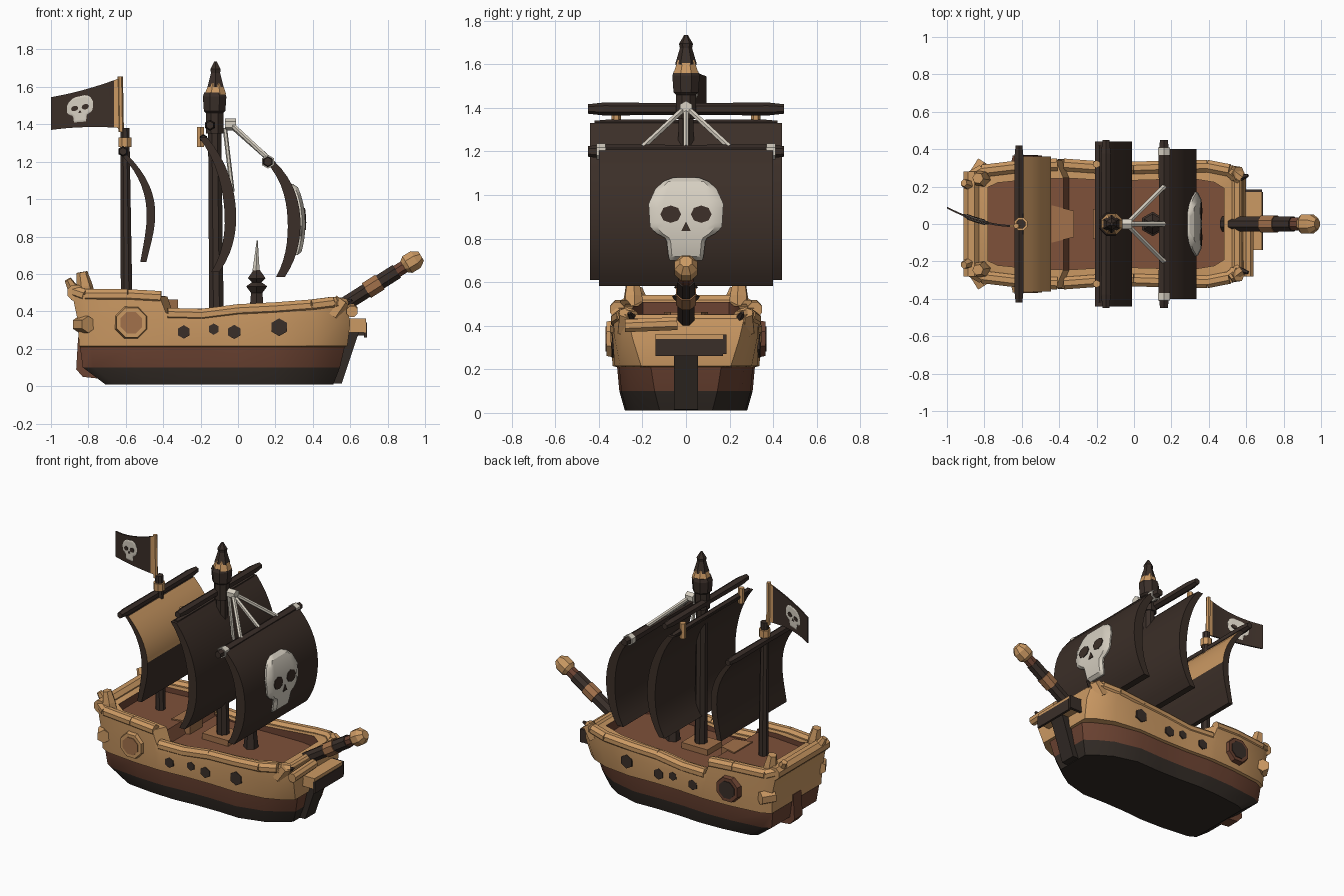
import bpy, bmesh, math
from mathutils import Vector

if "Cube" in bpy.data.objects:
    bpy.data.objects.remove(bpy.data.objects["Cube"])

def material(name, rgb):
    m = bpy.data.materials.new(name)
    m.diffuse_color = (*rgb, 1)
    m.use_nodes = True
    m.node_tree.nodes["Principled BSDF"].inputs["Base Color"].default_value = m.diffuse_color
    return m

TAN = material("tan wood", (0.60, 0.32, 0.125))
BROWN = material("hull brown", (0.15, 0.056, 0.032))
DECK = material("deck brown", (0.21, 0.082, 0.042))
DARK = material("dark wood", (0.042, 0.028, 0.022))
SAIL = material("black sail cloth", (0.044, 0.028, 0.021))
KEEL = material("keel black", (0.032, 0.024, 0.019))
BONE = material("bone white", (0.68, 0.63, 0.54))
ORANGE = material("hatch wood", (0.36, 0.165, 0.07))

def build(name, verts, faces, mats, rule=None, smooth=True):
    """Mesh object; rule(face index, centre, normal) picks the material slot."""
    me = bpy.data.meshes.new(name)
    me.from_pydata([tuple(v) for v in verts], [], faces)
    bm = bmesh.new()
    bm.from_mesh(me)
    bmesh.ops.recalc_face_normals(bm, faces=bm.faces)
    bm.to_mesh(me)
    bm.free()
    for m in mats:
        me.materials.append(m)
    if rule:
        for p in me.polygons:
            p.material_index = rule(p.index, p.center, p.normal)
    ob = bpy.data.objects.new(name, me)
    bpy.context.collection.objects.link(ob)
    if smooth:
        bpy.ops.object.select_all(action='DESELECT')
        ob.select_set(True)
        bpy.context.view_layer.objects.active = ob
        bpy.ops.object.shade_smooth_by_angle(angle=math.radians(30))
    return ob

def lathe(name, a, b, rings, mat, n=8):
    """Turned part along a->b; rings are (fraction, radius)."""
    a, b = Vector(a), Vector(b)
    q = (b - a).to_track_quat('Z', 'Y')
    vs = [a.lerp(b, t) + q @ Vector((r * math.cos((k + .5) * math.tau / n), r * math.sin((k + .5) * math.tau / n), 0))
          for t, r in rings for k in range(n)]
    fs = [(i * n + k, i * n + (k + 1) % n, (i + 1) * n + (k + 1) % n, (i + 1) * n + k)
          for i in range(len(rings) - 1) for k in range(n)]
    fs += [tuple(range(n)), tuple(range((len(rings) - 1) * n, len(rings) * n))]
    return build(name, vs, fs, [mat], smooth=False)

def rod(name, a, b, r, mat, r2=None, n=8):
    return lathe(name, a, b, [(0, r), (1, r if r2 is None else r2)], mat, n)

def prism(name, outline, place, lo, hi, mat):
    """Flat outline given thickness through place(u, v, depth)."""
    n = len(outline)
    vs = [place(u, v, d) for d in (lo, hi) for u, v in outline]
    fs = [(k, (k + 1) % n, n + (k + 1) % n, n + k) for k in range(n)]
    return build(name, vs, fs + [tuple(range(n)), tuple(range(n, 2 * n))], [mat], smooth=False)

def box(name, c, s, mat):
    x, y, z = (v / 2 for v in s)
    return prism(name, [(-x, -z), (x, -z), (x, z), (-x, z)],
                 lambda u, v, d: (c[0] + u, c[1] + d, c[2] + v), -y, y, mat)

def slab(name, f, ni, nj, mats, rule=None):
    """Closed two-sided sheet from f(u, v, side)."""
    vs = [f(i / ni, j / nj, s) for s in (0, 1) for i in range(ni + 1) for j in range(nj + 1)]
    ix = lambda i, j, s: s * (ni + 1) * (nj + 1) + i * (nj + 1) + j
    fs = [(ix(i, j, s), ix(i + 1, j, s), ix(i + 1, j + 1, s), ix(i, j + 1, s))
          for s in (0, 1) for i in range(ni) for j in range(nj)]
    fs += [(ix(i, j, 0), ix(i + 1, j, 0), ix(i + 1, j, 1), ix(i, j, 1)) for i in range(ni) for j in (0, nj)]
    fs += [(ix(i, j, 0), ix(i, j + 1, 0), ix(i, j + 1, 1), ix(i, j, 1)) for i in (0, ni) for j in range(nj)]
    return build(name, vs, fs, mats, rule)

def lerp(pts, x):
    pts = sorted(pts)
    for (a, p), (b, q) in zip(pts, pts[1:]):
        if x <= b:
            return p + (q - p) * max(0, (x - a) / (b - a))
    return pts[-1][1]

# Hull: stacked outlines, stern to bow, then rim and sunken deck
XS = [-.89, -.83, -.6, -.42, -.385, -.2, 0, .2, .4, .52, .58]
WID = [.82, .92, 1, 1.02, 1.02, .98, .97, .99, 1, .93, .80]
TOP = [.51, .49, .49, .48, .39, .385, .41, .42, .435, .45, .44]
N = len(XS)
T = [(x - XS[0]) / (XS[-1] - XS[0]) for x in XS]
LEVELS = [  # x start, x end, half width, bow narrowing, heights
    (-.71, .51, .275, .45, [.01] * N), (-.83, .545, .300, .4, [.10] * N), (-.845, .57, .310, .35, [.21] * N),
    (-.85, .585, .33, .22, [.215] * N), (-.855, .60, .34, .1, [.34] * N), (-.89, .58, .335, 0, TOP),
    (-.78, .48, .24, 0, TOP), (-.78, .48, .24, 0, [.455] * 4 + [.375] * (N - 4))]
verts = []
for x0, x1, w, k, zs in LEVELS:
    side = [(x0 + (x1 - x0) * t, w * f * (1 - k * max(0, (t - .8) / .2)), z) for t, f, z in zip(T, WID, zs)]
    verts += [(x, -y, z) for x, y, z in side] + [(x, y, z) for x, y, z in reversed(side)]
M = 2 * N
faces = [(l * M + k, l * M + (k + 1) % M, (l + 1) * M + (k + 1) % M, (l + 1) * M + k)
         for l in range(len(LEVELS) - 1) for k in range(M)]
walls = len(faces)
for base in (0, (len(LEVELS) - 1) * M):
    faces += [(base + i, base + i + 1, base + M - 2 - i, base + M - 1 - i) for i in range(N - 1)]
SLOT = [0, 1, 2, 2, 2, 2, 1]
build("hull", verts, faces, [KEEL, BROWN, TAN, DECK],
      lambda i, c, n: SLOT[i // M] if i < walls else (0 if i < walls + N - 1 else 3))

# Rounded rails on both sides, beams across stern and bow
def side_y(x):
    return .335 * lerp(list(zip(XS, WID)), x)
for s in (-1, 1):
    for i in range(N - 1):
        if i != 3:
            p, q = [(XS[j] * .98, s * (.335 * WID[j] - .025), TOP[j] - .005) for j in (i, i + 1)]
            rod("side_rail", p, q, .036, TAN)
    lathe("stern_post", (-.80, s * .24, .42), (-.835, s * .245, .61), [(0, .05), (.6, .045), (1, .03)], TAN, 6)
    rod("stern_horn", (-.86, s * .2, .48), (-.91, s * .22, .57), .04, TAN, .02, 6)
    lathe("bow_post", (.5, s * .27, .38), (.56, s * .27, .46), [(0, .05), (1, .04)], TAN, 6)
    rod("bow_spike", (.54, s * .24, .42), (.61, s * .26, .46), .03, DARK, .008, 5)
    lathe("stern_knob", (-.85, s * .25, .33), (-.80, s * .33, .33), [(0, .045), (1, .045)], TAN, 6)
rod("stern_beam", (-.87, -.28, .5), (-.87, .28, .5), .045, TAN)
rod("bow_beam", (.55, -.25, .42), (.55, .25, .42), .035, TAN)
rod("bow_log", (.61, -.28, .40), (.61, -.04, .41), .032, TAN)

# Stem, rudder and figurehead shelf
flat_y = lambda u, v, d: (u, d, v)
prism("stem", [(.46, .012), (.555, .015), (.63, .24), (.665, .34), (.55, .36)], flat_y, -.055, .055, KEEL)
prism("rudder", [(-.74, .04), (-.83, .05), (-.865, .09), (-.855, .26), (-.8, .27)], flat_y, -.045, .045, BROWN)
box("bow_shelf", (.62, .015, .325), (.13, .31, .075), TAN)
box("shelf_front", (.682, .015, .30), (.016, .31, .08), DARK)
box("shelf_end", (.625, .175, .315), (.12, .02, .09), DARK)

# Portholes on both sides
for s in (-1, 1):
    for x, z, r in ((-.29, .29, .038), (-.13, .305, .032), (-.02, .29, .04), (.22, .315, .05)):
        y = side_y(x)
        rod("porthole", (x, s * (y - .03), z), (x, s * (y + .008), z), r * .95, DARK, n=6)
    rim = TAN if s < 0 else BROWN
    rod("cabin_window_frame", (-.57, s * .30, .34), (-.57, s * .365, .34), .10, rim, .085)
    rod("cabin_window", (-.57, s * .30, .34), (-.57, s * .37, .34), .062, ORANGE if s < 0 else DARK)

# Deck fittings
prism("deck_hatch", [(-.44, -.10), (-.32, -.07), (-.32, .07), (-.44, .10)], lambda u, v, d: (u, v, d), .36, .463, ORANGE)
box("mast_step", (-.12, 0, .39), (.2, .16, .05), ORANGE)
lathe("capstan", (.1, 0, .35), (.1, 0, .62),
      [(0, .05), (.55, .035), (.68, .065), (.76, .03), (.84, .055), (1, .02)], DARK, 6)
rod("capstan_spike", (.095, 0, .58), (.103, 0, .78), .024, BONE, .003, 5)

# Masts with crow's nest
rod("rear_mast", (-.595, 0, .4), (-.605, 0, 1.38), .034, DARK, .026)
rod("rear_mast_band", (-.605, 0, 1.28), (-.605, 0, 1.33), .038, TAN)
rod("main_mast", (-.115, 0, .36), (-.125, 0, 1.4), .042, DARK, .038)
lathe("crows_nest", (-.125, 0, 1.35), (-.125, 0, 1.57),
      [(0, .05), (.5, .05), (.55, .062), (.9, .068), (1, .06)], DARK)
lathe("nest_band", (-.12, 0, 1.56), (-.12, 0, 1.62), [(0, .062), (1, .04)], TAN)
lathe("mast_cap", (-.12, 0, 1.60), (-.12, 0, 1.735), [(0, .05), (.55, .028), (.7, .032), (1, .008)], DARK, 6)

# Yards, ropes and pegs
for name, x, z, w, r in (("rear_yard", -.615, 1.255, .42, .026), ("main_yard", -.15, 1.395, .45, .027),
                         ("main_sail_yard", -.185, 1.325, .42, .02), ("fore_yard", .16, 1.2, .45, .03)):
    lathe(name, (x, -w, z), (x, w, z), [(0, r * .8), (.08, r * 1.1), (.5, r), (.92, r * 1.1), (1, r * .8)], DARK, 6)
for s in (-1, 1):
    rod("yard_wrap", (.16, s * .37, 1.2), (.16, s * .41, 1.2), .037, BONE, n=6)
    rod("yard_peg", (-.20, s * .32, 1.28), (-.2, s * .32, 1.385), .021, TAN, n=6)
    rod("side_rope", (-.04, 0, 1.405), (.16, s * .2, 1.22), .014, BONE, n=6)
rod("middle_rope", (-.05, 0, 1.405), (.16, 0, 1.22), .014, BONE, n=6)
rod("hanging_rope", (-.07, 0, 1.38), (-.03, 0, 1.04), .012, BONE, n=6)
rod("rope_knot", (-.07, 0, 1.40), (-.01, 0, 1.40), .032, BONE, n=6)

# Billowing sails: front edge points (z, x), smooth curve through them
def curve(pts, z):
    return sum(x * math.prod((z - b) / (a - b) for b, _ in pts if b != a) for a, x in pts)
REAR = [(1.235, -.59), (1.10, -.487), (.957, -.444), (.807, -.455), (.663, -.49)]
MAIN = [(1.33, -.165), (1.18, -.07), (.995, -.016), (.754, -.03), (.61, -.10)]
FORE = [(1.21, .187), (1.064, .294), (.914, .332), (.727, .316), (.583, .25)]
for name, pts, w, th in (("rear_sail", REAR, .36, .046), ("main_sail", MAIN, .44, .062), ("fore_sail", FORE, .40, .068)):
    top, bot = pts[0][0], pts[-1][0]
    def sheet(u, v, s):
        z = bot + (top - bot) * v
        thick = th * (.7 + .3 * math.sin(math.pi * v))
        return (curve(pts, z) - (0 if s else thick), (2 * u - 1) * w, z)
    slab(name, sheet, 2, 14, [SAIL, TAN],
         (lambda i, c, n: int(n.x > .2 and c.z > .94)) if name == "rear_sail" else None)

# Skull emblem laid on a surface through place(u, v, offset)
def skull(name, place, k, d):
    rows = [(-.19, .075), (-.175, .08), (-.09, .09), (-.07, .13), (-.04, .165), (.07, .172), (.14, .14), (.175, .10), (.19, .06)]
    def f(u, v, s):
        z = -.19 + .38 * v
        off = -.004 if not s else d * (.35 if u in (0, 1) or v in (0, 1) else 1)
        return place((2 * u - 1) * lerp(rows, z) * k, z * k, off)
    slab(name, f, 10, 22, [BONE])
    marks = [[(e * .07 + .048 * math.cos(a * math.tau / 8), .022 + .04 * math.sin(a * math.tau / 8)) for a in range(8)]
             for e in (-1, 1)]
    marks += [[(-.022, -.055), (.022, -.055), (0, -.012)]]
    for m in marks:
        prism(name + "_mark", [(u * k, v * k) for u, v in m], place, d - .003, d + .005, SAIL)

skull("sail_skull", lambda u, v, o: (curve(FORE, .89 + v) + o, u, .89 + v), 1, .026)

# Flag at the rear mast
def flag_point(s, v, o):
    lo, hi = 1.38 - .01 * s + .04 * s * (1 - s), 1.65 - .105 * s - .04 * s * (1 - s)
    return (-.625 - .375 * s, .1 * s * s - .012 + o, lo + (hi - lo) * v)
slab("flag", lambda u, v, s: flag_point(u, v, .005 if s else -.005), 10, 2, [SAIL, TAN],
     lambda i, c, n: int(c.x > -.664))
rod("flag_pole", (-.625, -.01, 1.36), (-.63, -.01, 1.655), .015, TAN, n=6)
for side in (-1, 1):
    skull("flag_skull", lambda u, v, o: flag_point((.22 - u) / .375, (v + .11) / .22, side * (.005 + o)), .41, .005)

# Bowsprit with bands and end knob
A, B = Vector((.48, 0, .38)), Vector((.93, 0, .665))
for name, a, b, r, m in (("bowsprit_base", 0, .48, .042, DARK), ("bowsprit_band", .46, .62, .05, ORANGE),
                         ("bowsprit_tip", .6, .82, .044, DARK), ("bowsprit_neck", .8, .95, .037, BROWN)):
    rod(name, A.lerp(B, a), A.lerp(B, b), r, m)
lathe("bowsprit_knob", (.88, 0, .635), (.98, 0, .695), [(0, .03), (.25, .056), (.7, .056), (1, .03)], TAN)
